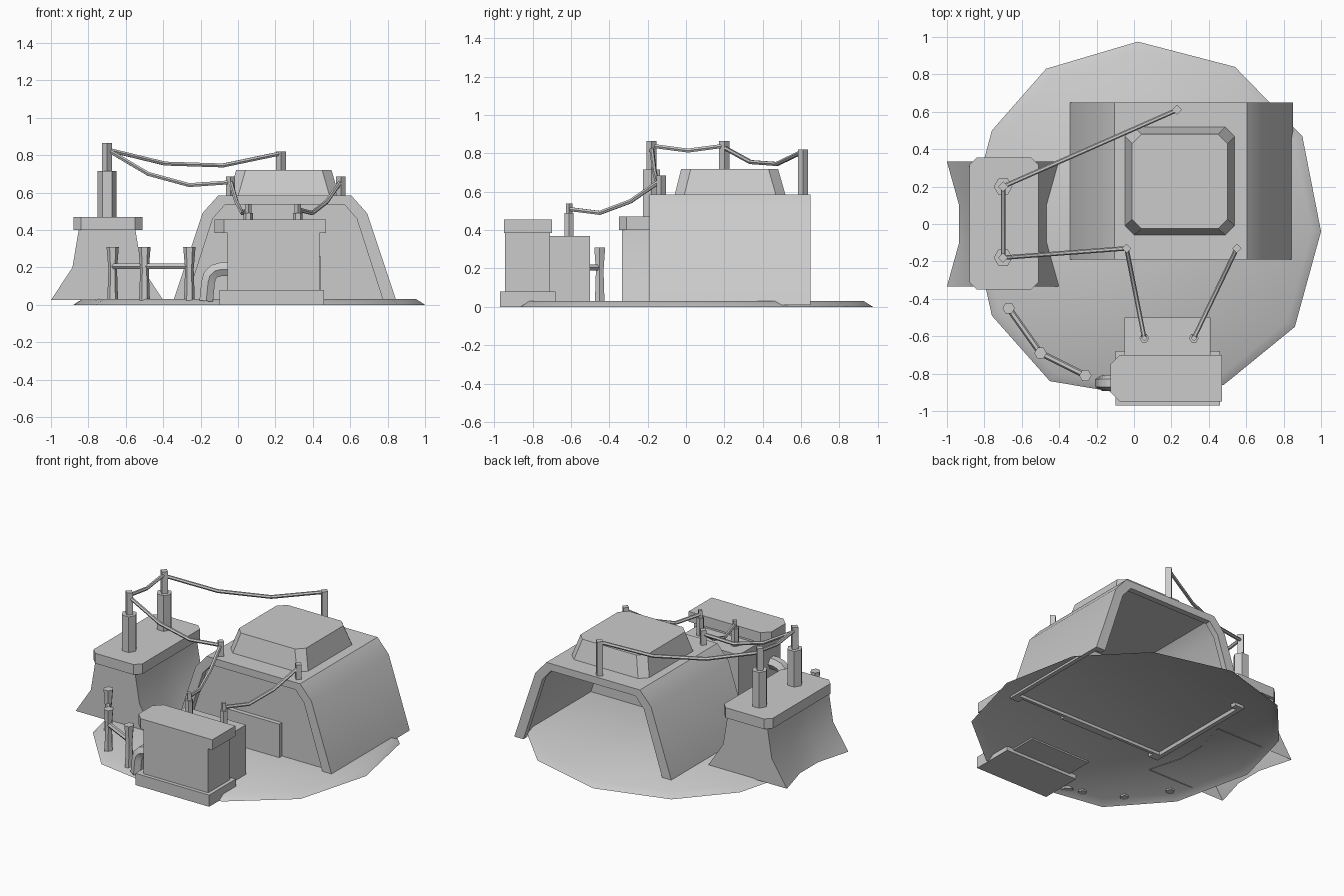
import bpy, bmesh, math
from mathutils import Vector

cube = bpy.data.objects.get("Cube")
if cube:
    bpy.data.objects.remove(cube, do_unlink=True)

GREY = (0.6, 0.6, 0.6, 1)
grey = bpy.data.materials.new("plain grey")
grey.use_nodes = True
grey.diffuse_color = GREY
grey.node_tree.nodes["Principled BSDF"].inputs["Base Color"].default_value = GREY


def add_object(name, mesh, angle=30):
    obj = bpy.data.objects.new(name, mesh)
    bpy.context.collection.objects.link(obj)
    mesh.materials.clear()
    mesh.materials.append(grey)
    bpy.ops.object.select_all(action="DESELECT")
    obj.select_set(True)
    bpy.context.view_layer.objects.active = obj
    bpy.ops.object.shade_smooth_by_angle(angle=math.radians(angle))
    return obj


def loft(name, rings, bottom=True, top=True, angle=30):
    """Skin a list of matching point rings."""
    bm = bmesh.new()
    loops = [[bm.verts.new(p) for p in ring] for ring in rings]
    count = len(loops[0])
    for low, high in zip(loops, loops[1:]):
        for i in range(count):
            j = (i + 1) % count
            bm.faces.new((low[i], low[j], high[j], high[i]))
    if bottom:
        bm.faces.new(loops[0][::-1])
    if top:
        bm.faces.new(loops[-1])
    bmesh.ops.recalc_face_normals(bm, faces=bm.faces)
    mesh = bpy.data.meshes.new(name)
    bm.to_mesh(mesh)
    bm.free()
    return add_object(name, mesh, angle)


def circle(x, y, z, r, sides, turn=0):
    steps = [turn + math.tau * i / sides for i in range(sides)]
    return [(x + r * math.cos(a), y + r * math.sin(a), z) for a in steps]


def rect(x0, x1, y0, y1, z, left=0, right=0):
    """Rectangle with optional corner cuts on its two x sides."""
    pts = []
    for x, sx, cut in ((x0, 1, left), (x1, -1, right)):
        side = [(x + sx * cut, y0), (x, y0 + cut), (x, y1 - cut), (x + sx * cut, y1)]
        if not cut:
            side = [(x, y0), (x, y1)]
        pts += side if sx > 0 else side[::-1]
    return [(px, py, z) for px, py in pts]


def block(name, x0, x1, y0, y1, z0, z1, left=0, right=0):
    return loft(name, [rect(x0, x1, y0, y1, z, left, right) for z in (z0, z1)])


def post(name, x, y, sections, sides, turn=0):
    return loft(name, [circle(x, y, z, r, sides, turn) for z, r in sections])


def tube(name, points, radius, resolution=1):
    curve = bpy.data.curves.new(name, "CURVE")
    curve.dimensions = "3D"
    curve.bevel_depth = radius
    curve.bevel_resolution = resolution
    curve.use_fill_caps = True
    spline = curve.splines.new("POLY")
    spline.points.add(len(points) - 1)
    for point, co in zip(spline.points, points):
        point.co = (*co, 1)
    temp = bpy.data.objects.new(name + "_path", curve)
    bpy.context.collection.objects.link(temp)
    bpy.context.view_layer.update()
    graph = bpy.context.evaluated_depsgraph_get()
    mesh = bpy.data.meshes.new_from_object(temp.evaluated_get(graph))
    bpy.data.objects.remove(temp, do_unlink=True)
    return add_object(name, mesh)


def wire(name, a, b, heights):
    """Sagging cable whose inner points are evenly spaced between the ends."""
    a, b = Vector(a), Vector(b)
    points = [a.lerp(b, (i + 1) / (len(heights) + 1)) for i in range(len(heights))]
    for p, z in zip(points, heights):
        p.z = z
    tube(name, [a, *points, b], 0.012)


# Ground: open shallow mound with an uneven rim
rim = [(1, -.04), (.9, .47), (.54, .84), (.02, .975), (-.47, .83), (-.76, .5),
       (-.88, .05), (-.76, -.49), (-.45, -.84), (.08, -.93), (.48, -.86), (.86, -.55)]
cx, cy, shrink = 0.06, 0.02, 0.95
loft("ground_mound", [
    [(x, y, 0) for x, y in rim],
    [(cx + (x - cx) * shrink, cy + (y - cy) * shrink, 0.03) for x, y in rim],
], bottom=False, angle=60)

# Hangar: thin arched shell, thicker end frames and a recessed front wall
MID = 0.25
outer = [(.6, .01), (.44, .49), (.355, .585)]
liner = [(.57, .01), (.415, .48), (.335, .56)]
frame = [(.53, .01), (.385, .46), (.32, .535)]


def arch(half):
    return [(MID - x, z) for x, z in half] + [(MID + x, z) for x, z in half[::-1]]


def slab(name, outline, y0, y1):
    return loft(name, [[(x, y, z) for x, z in outline] for y in (y0, y1)])


FRONT, BACK = -0.19, 0.65
slab("hangar_shell", arch(outer) + arch(liner)[::-1], FRONT, BACK)
for name, y in (("front", FRONT), ("back", BACK - 0.04)):
    slab("hangar_frame_" + name, arch(outer) + arch(frame)[::-1], y, y + 0.04)
slab("hangar_front_wall", arch(liner), FRONT + 0.04, FRONT + 0.06)
block("hangar_door", 0.04, 0.44, FRONT + 0.01, FRONT + 0.05, 0.01, 0.26)
loft("roof_cap", [rect(-.05, .54, -.06, .52, .58, .05, .05),
                  rect(-.01, .5, -.025, .48, .72, .05, .05)])

# Hangar roof poles
post("back_roof_pole", .23, .61, [(.57, .027), (.82, .027)], 4)
for name, x in (("right", -.04), ("left", .55)):
    post("front_roof_pole_" + name, x, -.13, [(.57, .025), (.685, .025)], 4)

# Side tower: flared concave body, cut-corner cap, two stepped masts
TX = -0.7


def tower_ring(z, corner, middle):
    side = [(corner, -.333), (middle, -.1), (middle, .1), (corner, .333)]
    return ([(TX + x, y, z) for x, y in side]
            + [(TX - x, y, z) for x, y in side[::-1]])


loft("tower_body", [tower_ring(.025, .3, .235), tower_ring(.2, .185, .17),
                    tower_ring(.41, .15, .15)], bottom=False)
block("tower_cap", -.88, -.51, -.35, .355, .4, .47, .04, .04)
for name, y in (("front", -.18), ("back", .2)):
    post("tower_mast_base_" + name, TX, y, [(.46, .05), (.715, .05)], 6)
    post("tower_mast_tip_" + name, TX, y, [(.71, .027), (.865, .027)], 4)

# Front generator house with rear annex
block("generator_plinth", -.1, .46, -.97, -.68, 0, .08)
block("generator_body", -.057, .435, -.945, -.71, .07, .4)
block("generator_cap", -.125, .47, -.95, -.7, .385, .455, left=.05)
block("generator_annex", -.05, .41, -.72, -.5, .02, .37)
for name, x in (("right", .055), ("left", .32)):
    post("insulator_base_" + name, x, -.61, [(.36, .026), (.49, .026)], 6)
    post("insulator_tip_" + name, x, -.61, [(.48, .017), (.54, .017)], 4)

# Bent pipe running from the generator into the ground
bend = [math.radians(a) for a in (90, 120, 150, 180)]
tube("generator_pipe", [(-.04, -.85, .19)]
     + [(-.09 + .07 * math.cos(a), -.85, .12 + .07 * math.sin(a)) for a in bend]
     + [(-.17, -.85, .02)], 0.042)

# Fence: three waisted posts joined by a rail
fence = [(-.67, -.45), (-.5, -.69), (-.26, -.81)]
for i, (x, y) in enumerate(fence):
    post(f"fence_post_{i}", x, y, [(.02, .029), (.19, .023), (.31, .033)], 6)
tube("fence_rail", [(x, y, .205) for x, y in fence], 0.017)

# Cables
wire("roof_to_tower_cable", (.23, .61, .81), (TX, .2, .83), (.745, .755))
wire("tower_cable", (TX, .2, .84), (TX, -.18, .84), (.815,))
wire("tower_to_hangar_cable", (TX, -.18, .83), (-.04, -.13, .655), (.7, .64))
for name, x0, x1 in (("right", -.04, .055), ("left", .55, .32)):
    wire("generator_cable_" + name, (x0, -.13, .66), (x1, -.61, .51), (.55, .49))
